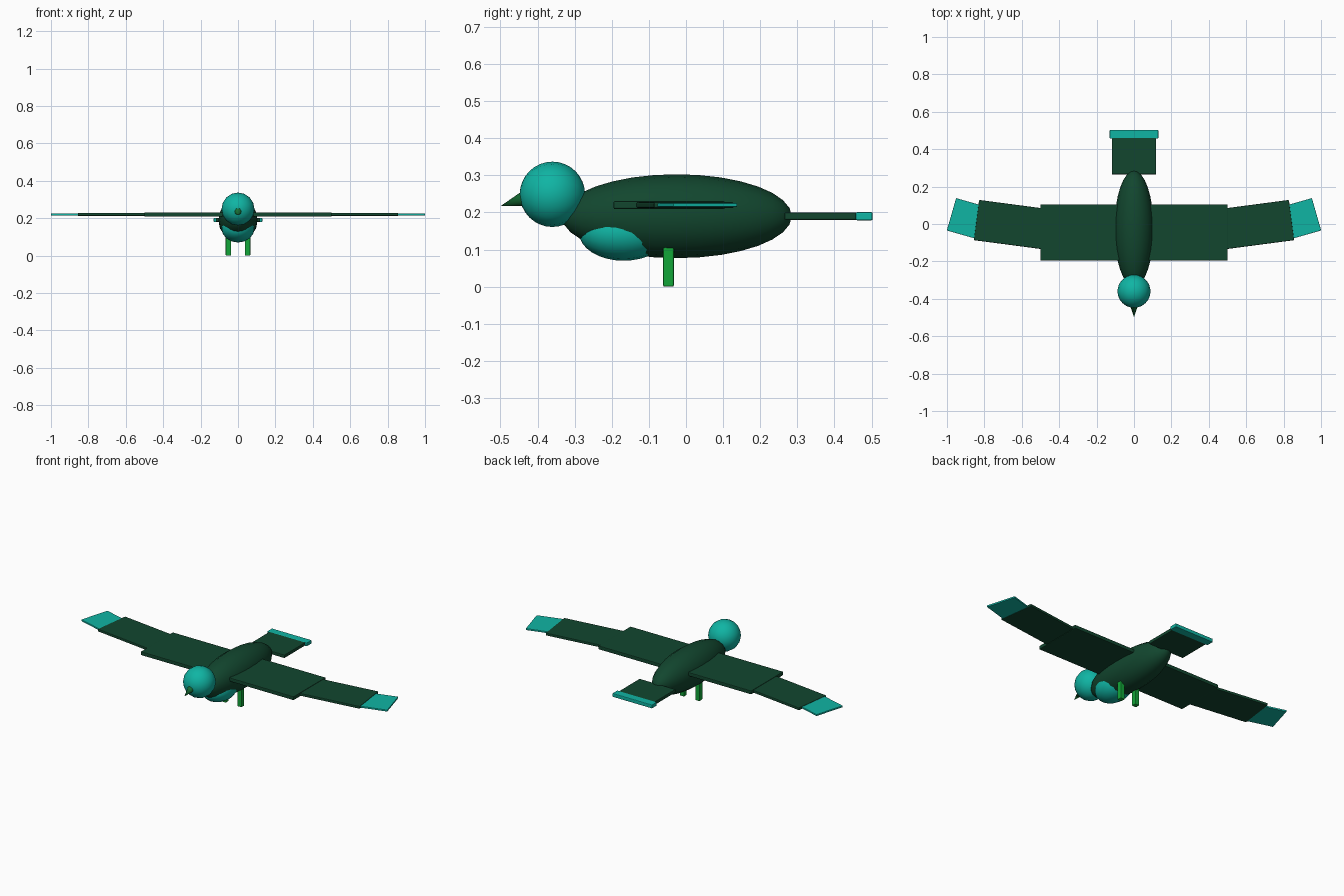
import bpy
from math import radians, pi
from mathutils import Vector

old = bpy.data.objects.get("Cube")
if old:
    bpy.data.objects.remove(old)


def material(name, rgb):
    m = bpy.data.materials.new(name)
    m.use_nodes = True
    m.diffuse_color = (*rgb, 1)
    bsdf = next(n for n in m.node_tree.nodes if n.type == 'BSDF_PRINCIPLED')
    bsdf.inputs["Base Color"].default_value = (*rgb, 1)
    return m


dark_green = material("dark green", (0.006, 0.062, 0.028))
teal = material("teal", (0.005, 0.46, 0.37))
leaf_green = material("leaf green", (0.006, 0.38, 0.04))
beak_green = material("beak green", (0.008, 0.16, 0.035))


def finish(name, mat):
    ob = bpy.context.object
    ob.name = name
    ob.data.materials.append(mat)
    return ob


def ellipsoid(name, mat, centre, radii):
    # Poles point along the length of the body
    bpy.ops.mesh.primitive_uv_sphere_add(segments=16, ring_count=16, radius=1,
                                         location=centre, rotation=(pi / 2, 0, 0))
    ob = finish(name, mat)
    ob.scale = (radii[0], radii[2], radii[1])
    bpy.ops.object.transform_apply(location=False)
    bpy.ops.object.shade_smooth_by_angle(angle=radians(40))
    return ob


def slab(name, mat, centre, size, turn=0, bevel=0.004):
    bpy.ops.mesh.primitive_cube_add(size=1, location=centre)
    ob = finish(name, mat)
    ob.scale = size
    bpy.ops.object.transform_apply(location=False, rotation=False)
    ob.rotation_euler.z = turn
    mod = ob.modifiers.new("soft edges", 'BEVEL')
    mod.width = bevel
    mod.segments = 2
    return ob


# Body, chest and head
ellipsoid("body", dark_green, (0, -0.025, 0.19), (0.105, 0.31, 0.113))
ellipsoid("chest", teal, (0, -0.168, 0.145), (0.088, 0.12, 0.075))
ellipsoid("head", teal, (0, -0.36, 0.249), (0.088, 0.088, 0.088))

# Beak, tipped slightly downward
tip, base = Vector((0, -0.5, 0.217)), Vector((0, -0.425, 0.241))
axis = tip - base
bpy.ops.mesh.primitive_cone_add(vertices=12, radius1=0.024, radius2=0,
                                depth=axis.length, location=(tip + base) / 2)
beak = finish("beak", beak_green)
beak.rotation_euler = axis.to_track_quat('Z', 'Y').to_euler()
bpy.ops.object.shade_smooth_by_angle(angle=radians(40))

# Wings and legs on both sides
for side, s in (("left", 1), ("right", -1)):
    slab(side + "_inner_wing", dark_green, (s * 0.27, -0.045, 0.22), (0.46, 0.3, 0.022))
    slab(side + "_outer_wing", dark_green, (s * 0.644, -0.005, 0.22),
         (0.4, 0.217, 0.016), s * radians(7.5))
    slab(side + "_wing_tip", teal, (s * 0.899, 0.03, 0.22),
         (0.16, 0.18, 0.01), s * radians(16), 0.002)
    slab(side + "_leg", leaf_green, (s * 0.051, -0.047, 0.06), (0.029, 0.029, 0.12))

# Tail with a pale end band
slab("tail", dark_green, (0, 0.365, 0.19), (0.236, 0.2, 0.02))
slab("tail_band", teal, (0, 0.48, 0.19), (0.26, 0.046, 0.022))
